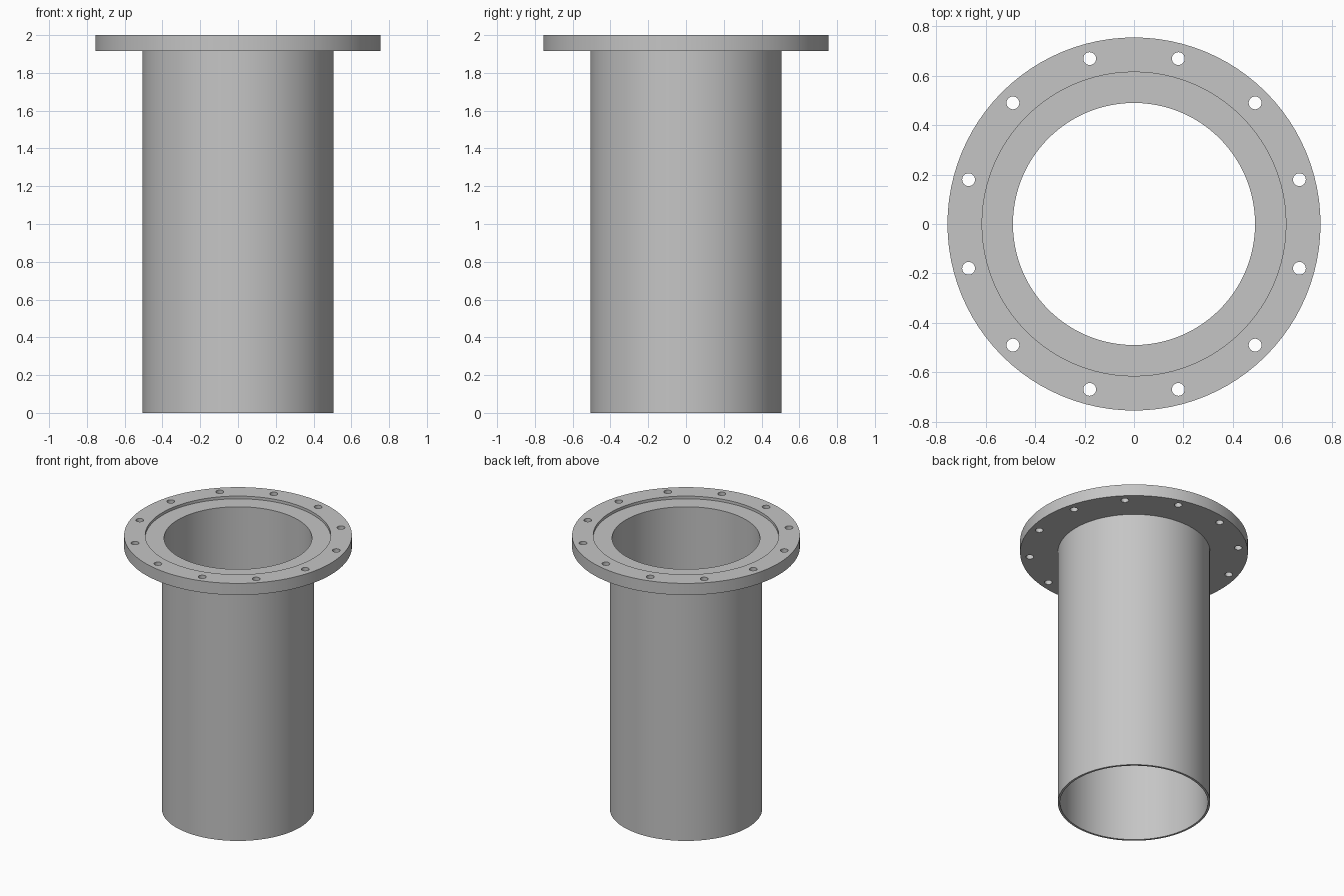
import bpy, bmesh, math
from mathutils import Matrix, Vector

if "Cube" in bpy.data.objects:
    bpy.data.objects.remove(bpy.data.objects["Cube"])

PIPE_IN, PIPE_OUT = 0.49, 0.505
RECESS, FLANGE = 0.615, 0.755
UNDERSIDE, FLOOR, TOP = 1.915, 1.98, 2.0
BOLT_CIRCLE, BOLT_RADIUS, BOLTS = 0.693, 0.026, 12

steel = bpy.data.materials.new("grey steel")
steel.use_nodes = True
colour = (0.56, 0.56, 0.56, 1)
steel.diffuse_color = colour
steel.node_tree.nodes["Principled BSDF"].inputs["Base Color"].default_value = colour


def add_object(name, bm):
    bmesh.ops.recalc_face_normals(bm, faces=bm.faces)
    mesh = bpy.data.meshes.new(name)
    bm.to_mesh(mesh)
    bm.free()
    mesh.materials.append(steel)
    obj = bpy.data.objects.new(name, mesh)
    bpy.context.collection.objects.link(obj)
    return obj


def lathe(name, profile, steps):
    """Revolve a closed (radius, height) profile around the z axis."""
    bm = bmesh.new()
    verts = [bm.verts.new((r, 0, z)) for r, z in profile]
    edges = [bm.edges.new((v, verts[i - 1])) for i, v in enumerate(verts)]
    bmesh.ops.spin(bm, geom=verts + edges, cent=(0, 0, 0), axis=(0, 0, 1),
                   angle=math.tau, steps=steps)
    bmesh.ops.remove_doubles(bm, verts=bm.verts, dist=0.0001)
    return add_object(name, bm)


# Pipe with its flange and the shallow recess in the flange face
pipe = lathe("flanged_pipe", [
    (PIPE_IN, 0), (PIPE_OUT, 0), (PIPE_OUT, UNDERSIDE), (FLANGE, UNDERSIDE),
    (FLANGE, TOP), (RECESS, TOP), (RECESS, FLOOR), (PIPE_IN, FLOOR)], 96)

# Ring of bolt holes
bm = bmesh.new()
for i in range(BOLTS):
    angle = math.tau * (i + 0.5) / BOLTS
    place = Vector((BOLT_CIRCLE * math.cos(angle), BOLT_CIRCLE * math.sin(angle), UNDERSIDE))
    bmesh.ops.create_cone(bm, cap_ends=True, segments=24, radius1=BOLT_RADIUS,
                          radius2=BOLT_RADIUS, depth=0.4, matrix=Matrix.Translation(place))
cutter = add_object("bolt_hole_cutter", bm)
cutter.hide_render = True

holes = pipe.modifiers.new("bolt holes", "BOOLEAN")
holes.operation = "DIFFERENCE"
holes.solver = "EXACT"
holes.object = cutter

bpy.ops.object.select_all(action="DESELECT")
pipe.select_set(True)
bpy.context.view_layer.objects.active = pipe
bpy.ops.object.modifier_apply(modifier=holes.name)
bpy.data.objects.remove(cutter)
bpy.ops.object.shade_smooth_by_angle(angle=math.radians(30))
